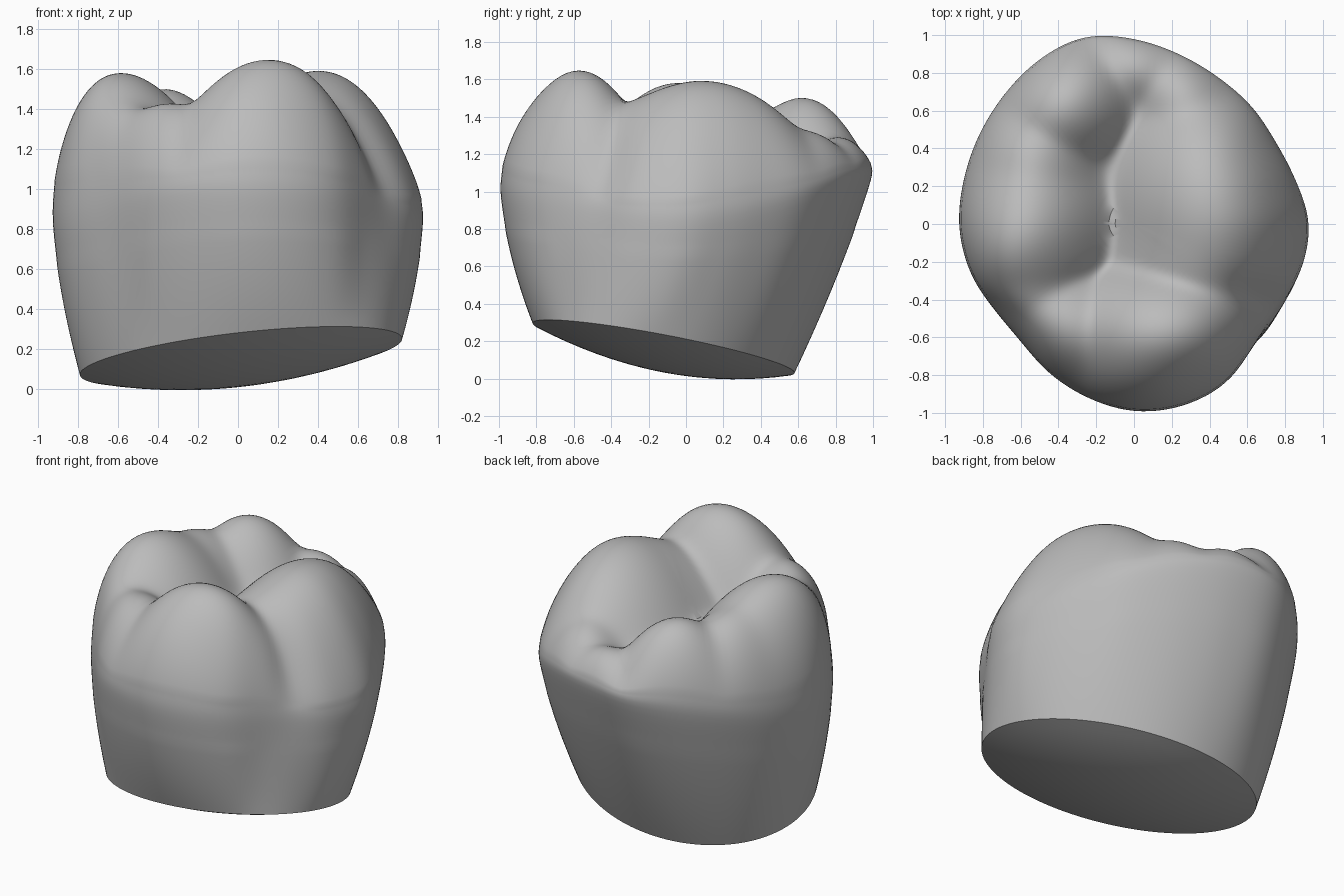
import bpy, bmesh, math
from mathutils import Vector

cube = bpy.data.objects.get("Cube")
if cube:
    bpy.data.objects.remove(cube)

SEGMENTS, CAP_RINGS, SIDE_RINGS, TOP_RINGS = 144, 10, 16, 44

# Widest outline: radius every 15 degrees, counter-clockwise from +x
OUTLINE = [.93, .89, .87, .885, .9, .935, .985, 1.03, 1.01, .975, .95, .935,
           .93, .91, .88, .865, .91, .955, .995, 1.0, .975, .905, .9, .92]

# Cusps and ridges: x, y, height, steepness across x, steepness across y
CUSPS = [(.18, -.61, 1.675, 1.4, 2.5),
         (.12, -.74, 1.61, 1.5, 2.0),
         (.43, .1, 1.60, 1.5, .9),
         (.36, -.2, 1.49, 1.5, 1.5),
         (-.64, -.01, 1.60, 1.6, 1.4),
         (-.6, .32, 1.50, 1.8, 1.8),
         (-.4, .65, 1.52, 2.2, 2.2),
         (-.4, -.6, 1.48, 1.6, 2.0),
         (-.66, -.36, 1.45, 1.4, 2.0),
         (0, .87, 1.32, 2.0, 2.5),
         (.3, .68, 1.35, 2.5, 2.0)]


def bell(value, centre, width):
    return math.exp(-((value - centre) / width) ** 2)


def outline_radius(angle):
    """Smooth cyclic interpolation of the outline radii."""
    n = len(OUTLINE)
    f = angle / math.tau * n
    i = int(f)
    t = f - i
    a, b, c, d = (OUTLINE[(i + k) % n] for k in (-1, 0, 1, 2))
    return b + t / 2 * (c - a + t * (2 * a - 5 * b + 4 * c - d + t * (3 * (b - c) + d - a)))


def chewing_height(x, y):
    """Soft maximum of domes, so that grooves form where the cusps meet."""
    k = 26
    return math.log(sum(math.exp(k * (h - sx * (x - cx) ** 2 - sy * (y - cy) ** 2))
                        for cx, cy, h, sx, sy in CUSPS) + math.exp(k * 1.17)) / k


def neck_cut(angle, s):
    """Slanted oval cut at the neck, bulging slightly downwards inside its rim."""
    x = .015 + .805 * s * math.cos(angle + .07)
    y = -.12 + .7 * s * math.sin(angle - .07)
    return Vector((x, y, .185 + .09 * x - .175 * (y + .25) - .12 * (1 - s * s)))


def widest(angle):
    r, s = outline_radius(angle), math.sin(angle)
    return Vector((r * math.cos(angle), r * math.sin(angle), .85 + .2 * s * s + .05 * s))


def shoulder(angle, s):
    """Rise from the widest line to the chewing surface, squarer at two corners."""
    deg = math.degrees(angle)
    return math.sqrt(1 - s ** (5 + 5 * bell(deg, 204, 22) + 3.5 * bell(deg, 108, 42)))


def side_dent(angle, z):
    """Shallow grooves running down the flanks between cusps."""
    deg = math.degrees(angle)
    return 1 - bell(z, 1.2, .35) * (.05 * bell(deg, 328, 9) + .02 * bell(deg, 212, 8))


bm = bmesh.new()
angles = [math.tau * i / SEGMENTS for i in range(SEGMENTS)]
rings = []

# Neck cut, from its middle out to the rim
for j in range(1, CAP_RINGS):
    rings.append([bm.verts.new(neck_cut(a, j / CAP_RINGS)) for a in angles])

# Flanks, from the rim up to the widest line
for j in range(SIDE_RINGS):
    t = j / SIDE_RINGS
    ring = []
    for a in angles:
        low, high = neck_cut(a, 1), widest(a)
        curve = .55 - .35 * max(0, math.sin(a))
        p = low.lerp(high, t * (1 + curve - curve * t))
        p.z = low.z + (high.z - low.z) * t
        d = side_dent(a, p.z)
        ring.append(bm.verts.new((p.x * d, p.y * d, p.z)))
    rings.append(ring)
seam = len(rings)

# Rounded shoulders and the chewing surface
for j in range(TOP_RINGS):
    s = math.cos(j / TOP_RINGS * math.pi / 2)
    ring = []
    for a in angles:
        w = widest(a)
        x, y = w.x * s, w.y * s
        z = w.z + (chewing_height(x, y) - w.z) * shoulder(a, s)
        d = 1 - (1 - side_dent(a, z)) * s
        ring.append(bm.verts.new((x * d, y * d, z)))
    rings.append(ring)

for lower, upper in zip(rings, rings[1:]):
    for i in range(SEGMENTS):
        k = (i + 1) % SEGMENTS
        bm.faces.new((lower[i], lower[k], upper[k], upper[i]))

# Close both middles
top = bm.verts.new((0, 0, chewing_height(0, 0)))
bottom = bm.verts.new(neck_cut(0, 0))
for i in range(SEGMENTS):
    k = (i + 1) % SEGMENTS
    bm.faces.new((rings[-1][i], rings[-1][k], top))
    bm.faces.new((rings[0][k], rings[0][i], bottom))

# Soften the line where flanks and shoulders meet
belt = [v for ring in rings[seam - 4:seam + 5] for v in ring]
for _ in range(8):
    bmesh.ops.smooth_vert(bm, verts=belt, factor=.5,
                          use_axis_x=True, use_axis_y=True, use_axis_z=True)

mesh = bpy.data.meshes.new("molar_crown")
bm.to_mesh(mesh)
bm.free()
crown = bpy.data.objects.new("molar_crown", mesh)
bpy.context.collection.objects.link(crown)

# Plain grey enamel
grey = (.5, .5, .5, 1)
enamel = bpy.data.materials.new("enamel_grey")
enamel.use_nodes = True
enamel.diffuse_color = grey
enamel.node_tree.nodes["Principled BSDF"].inputs["Base Color"].default_value = grey
mesh.materials.append(enamel)

bpy.context.view_layer.objects.active = crown
crown.select_set(True)
bpy.ops.object.shade_smooth_by_angle(angle=math.radians(40))
